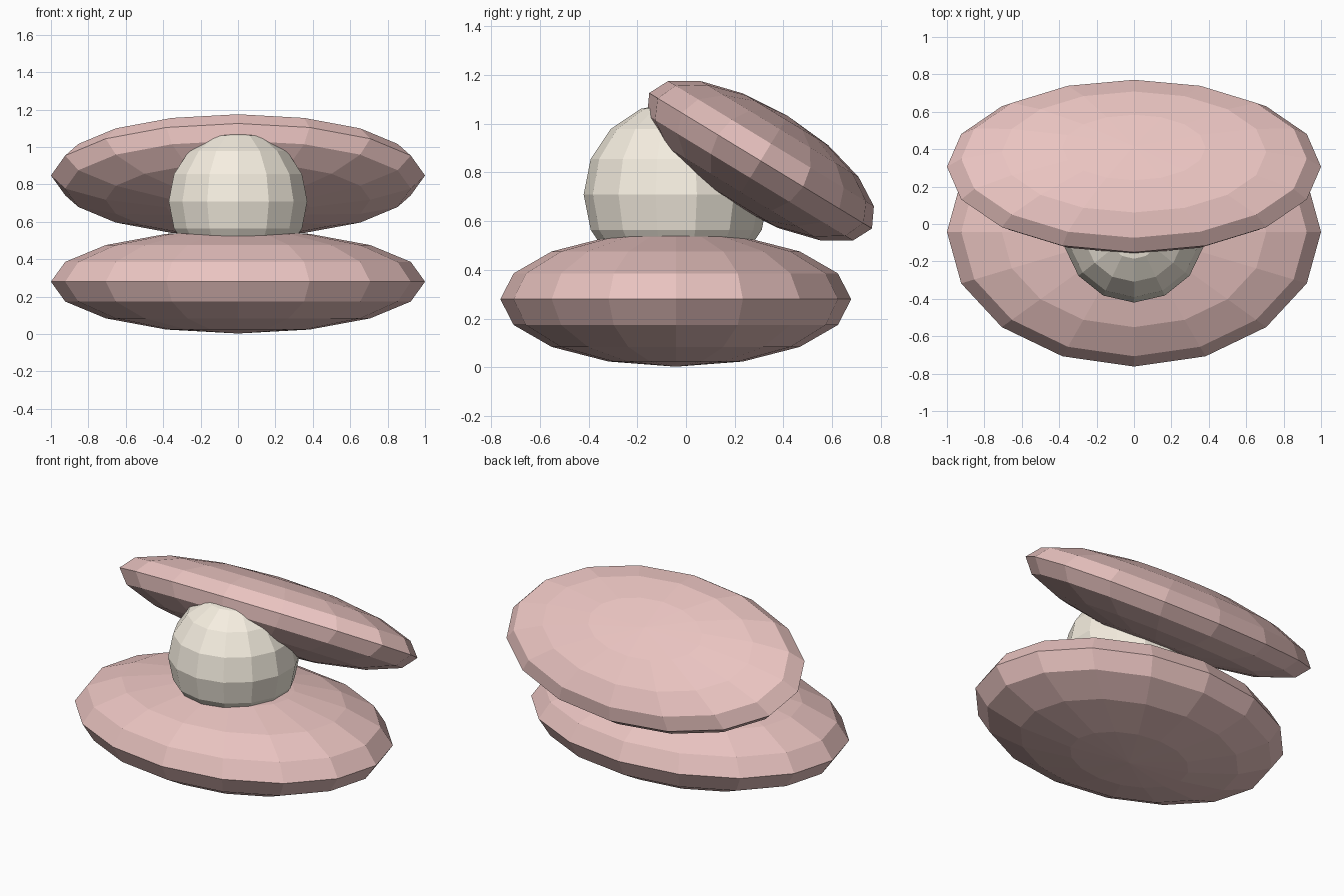
import bpy
from math import radians

if "Cube" in bpy.data.objects:
    bpy.data.objects.remove(bpy.data.objects["Cube"])


def material(name, color):
    mat = bpy.data.materials.new(name)
    mat.diffuse_color = (*color, 1.0)
    mat.use_nodes = True
    mat.node_tree.nodes["Principled BSDF"].inputs["Base Color"].default_value = mat.diffuse_color
    return mat


def ellipsoid(name, segments, center, radii, tilt, mat):
    """Flat-shaded low-poly ellipsoid, tilted about x (degrees)."""
    bpy.ops.mesh.primitive_uv_sphere_add(segments=segments, ring_count=8, radius=1.0)
    obj = bpy.context.object
    obj.name = name
    obj.location = center
    obj.scale = radii
    obj.rotation_euler = (radians(tilt), 0, 0)
    obj.data.materials.append(mat)
    return obj


shell_pink = material("shell_pink", (0.82, 0.55, 0.53))
pearl_cream = material("pearl_cream", (0.92, 0.86, 0.75))

# Lower shell lying flat
ellipsoid("lower_shell", 16, (0, -0.042, 0.28), (1.0, 0.72, 0.277), 0, shell_pink)
# Upper shell, hinged open toward the front
ellipsoid("upper_shell", 16, (0, 0.306, 0.848), (1.0, 0.535, 0.215), -31.3, shell_pink)
# Pearl between the shells
ellipsoid("pearl", 14, (0, -0.04, 0.71), (0.38, 0.38, 0.38), 0, pearl_cream)
